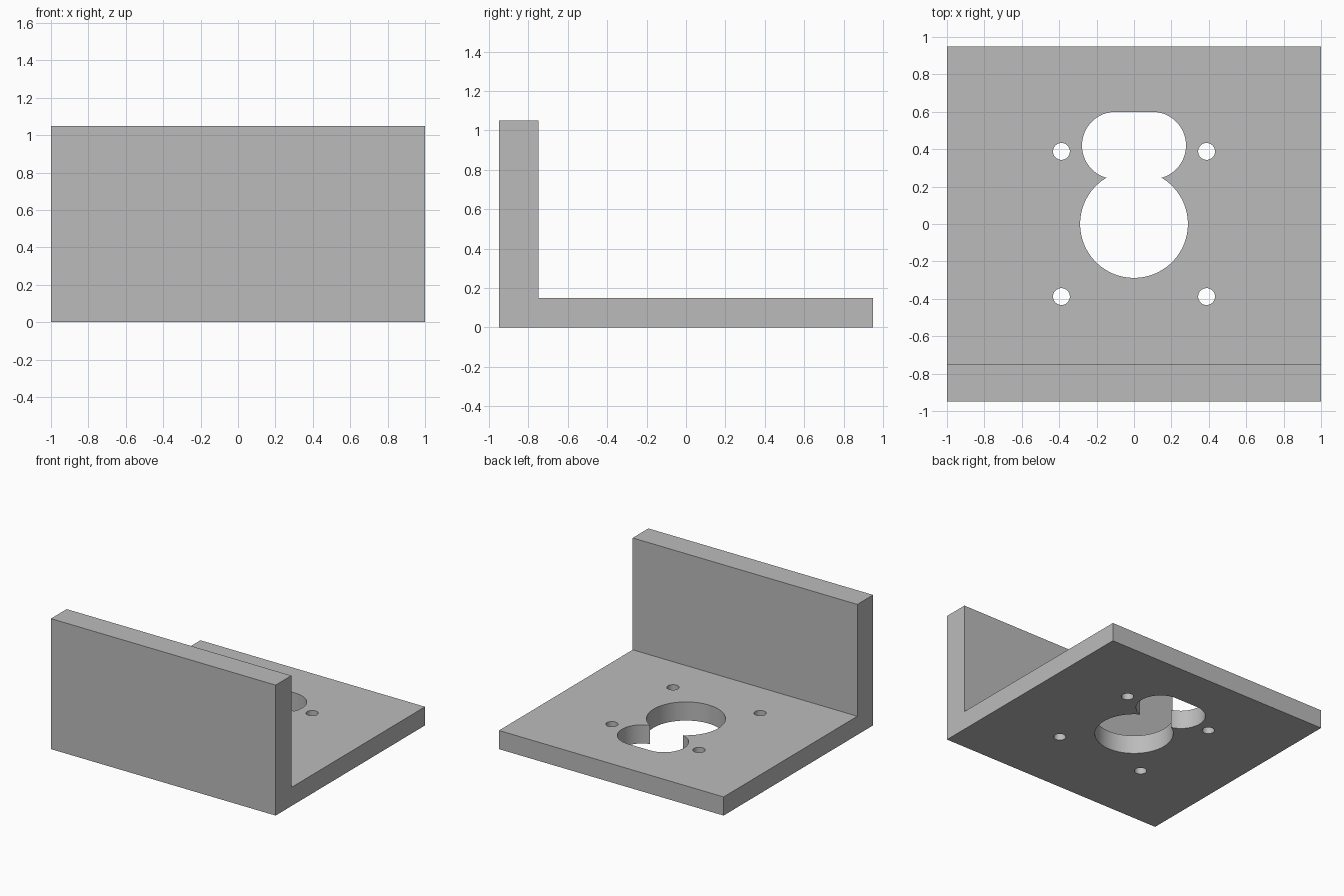
import bpy, bmesh, math
from mathutils import Vector

if "Cube" in bpy.data.objects:
    bpy.data.objects.remove(bpy.data.objects["Cube"])

grey = bpy.data.materials.new("plain grey")
grey.diffuse_color = (0.5, 0.5, 0.5, 1)
grey.use_nodes = True
grey.node_tree.nodes["Principled BSDF"].inputs["Base Color"].default_value = grey.diffuse_color


def prism(name, points, direction):
    """Extrude a closed outline along a direction."""
    bm = bmesh.new()
    face = bm.faces.new([bm.verts.new(p) for p in points])
    ext = bmesh.ops.extrude_face_region(bm, geom=[face], use_keep_orig=True)
    verts = [g for g in ext["geom"] if isinstance(g, bmesh.types.BMVert)]
    bmesh.ops.translate(bm, verts=verts, vec=Vector(direction))
    bmesh.ops.recalc_face_normals(bm, faces=bm.faces)
    mesh = bpy.data.meshes.new(name)
    bm.to_mesh(mesh)
    bm.free()
    mesh.materials.append(grey)
    obj = bpy.data.objects.new(name, mesh)
    bpy.context.collection.objects.link(obj)
    return obj


def arc(cx, cy, r, start, end, n):
    """Points on an arc just below the plate, angles in degrees."""
    angles = [math.radians(start + (end - start) * i / n) for i in range(n + 1)]
    return [(cx + r * math.cos(a), cy + r * math.sin(a), -0.1) for a in angles]


def circle(cx, cy, r, n):
    return arc(cx, cy, r, 0, 360, n)[:-1]


# L-shaped bracket: base plate with upright front wall
profile = [(-0.95, 0), (0.95, 0), (0.95, 0.15), (-0.75, 0.15), (-0.75, 1.05), (-0.95, 1.05)]
bracket = prism("angle_bracket", [(-1, y, z) for y, z in profile], (2, 0, 0))

# Central bore, rounded slot behind it, and four screw holes
slot = arc(0.098, 0.42, 0.18, -90, 90, 32) + arc(-0.098, 0.42, 0.18, 90, 270, 32)
outlines = {"center_bore": circle(0, 0, 0.288, 96), "rounded_slot": slot}
for sx in (-1, 1):
    for sy in (-1, 1):
        outlines[f"screw_hole_{sx}_{sy}"] = circle(sx * 0.388, sy * 0.388, 0.045, 40)

cutters = []
for name, outline in outlines.items():
    cutter = prism(name, outline, (0, 0, 0.4))
    cutter.hide_render = True
    cutters.append(cutter)
    mod = bracket.modifiers.new(name, "BOOLEAN")
    mod.operation, mod.solver, mod.object = "DIFFERENCE", "EXACT", cutter

# Bake the cuts and discard the cutters
bpy.context.view_layer.update()
evaluated = bracket.evaluated_get(bpy.context.evaluated_depsgraph_get())
cut_mesh = bpy.data.meshes.new_from_object(evaluated)
bracket.modifiers.clear()
bracket.data = cut_mesh
for cutter in cutters:
    bpy.data.objects.remove(cutter)

# Smooth hole walls, crisp edges
bpy.context.view_layer.objects.active = bracket
bracket.select_set(True)
bpy.ops.object.shade_smooth_by_angle(angle=math.radians(30))
